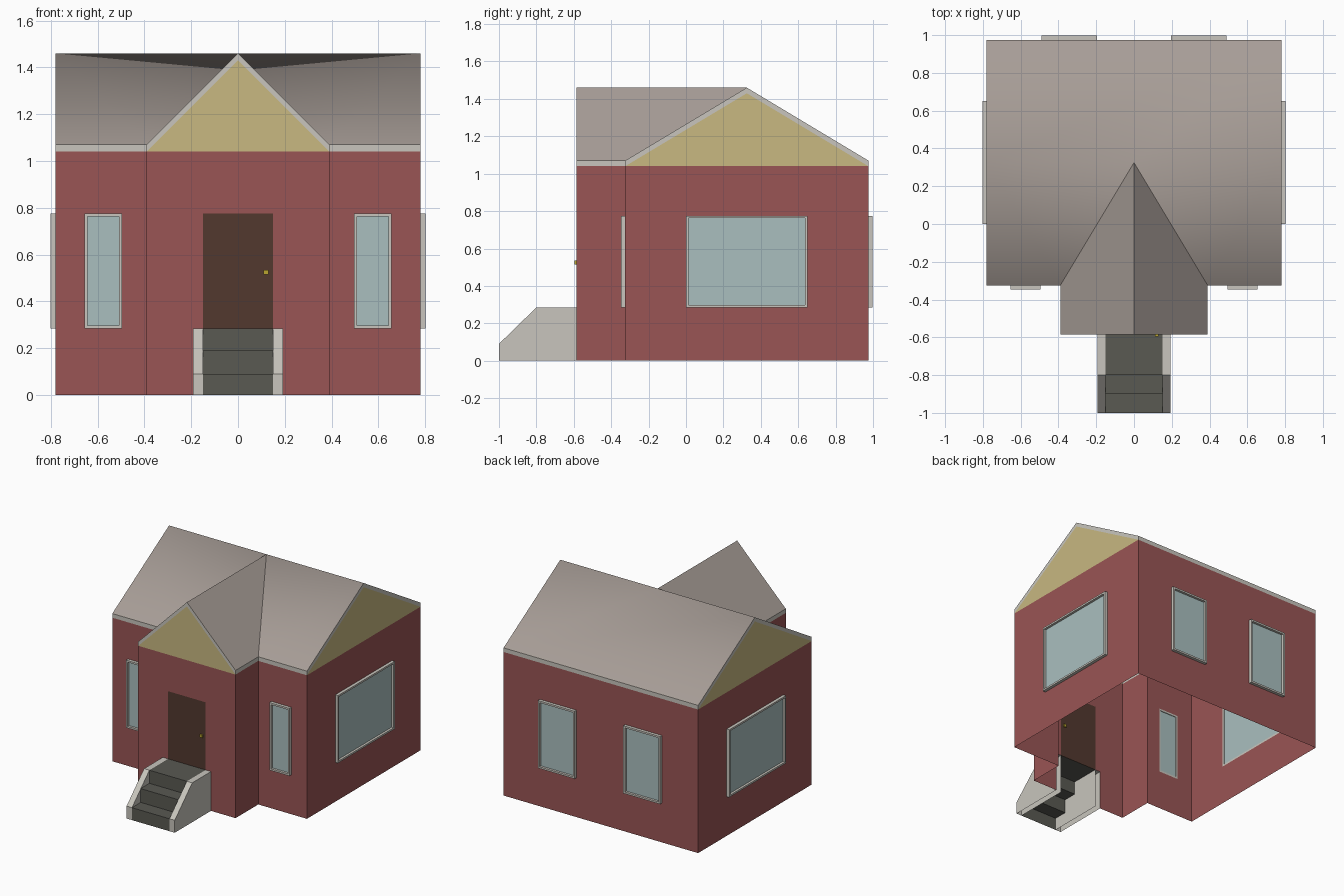
import bpy, bmesh
from mathutils import Vector

if "Cube" in bpy.data.objects:
    bpy.data.objects.remove(bpy.data.objects["Cube"])


def material(name, rgb):
    m = bpy.data.materials.new(name)
    m.diffuse_color = (*rgb, 1)
    m.use_nodes = True
    m.node_tree.nodes["Principled BSDF"].inputs["Base Color"].default_value = m.diffuse_color
    return m


BRICK = material("brick", (0.32, 0.09, 0.09))
CREAM = material("cream", (0.58, 0.48, 0.22))
TRIM = material("trim", (0.58, 0.56, 0.51))
ROOF = material("roof", (0.39, 0.34, 0.31))
GLASS = material("glass", (0.40, 0.52, 0.52))
WOOD = material("wood", (0.085, 0.04, 0.028))
STONE = material("stone", (0.10, 0.10, 0.085))
BRASS = material("brass", (0.50, 0.38, 0.03))

# Main dimensions
W, P = 0.78, 0.39                      # half widths: house, entrance wing
YF, YB, YR, YP = -0.325, 0.975, 0.325, -0.585
WALL, EAVE, RIDGE = 1.04, 1.07, 1.46
SILL, HEAD = 0.285, 0.775


def build(name, polys, mat, out=None, smooth=False):
    """Object from polygons; faces turned towards out, or made consistent."""
    bm = bmesh.new()
    for p in polys:
        bm.faces.new([bm.verts.new(v) for v in p])
    bmesh.ops.remove_doubles(bm, verts=bm.verts, dist=1e-5)
    bm.normal_update()
    if out:
        for f in bm.faces:
            if f.normal.dot(Vector(out)) < 0:
                f.normal_flip()
    else:
        bmesh.ops.recalc_face_normals(bm, faces=bm.faces)
    for f in bm.faces:
        f.smooth = smooth
    me = bpy.data.meshes.new(name)
    bm.to_mesh(me)
    bm.free()
    me.materials.append(mat)
    ob = bpy.data.objects.new(name, me)
    bpy.context.collection.objects.link(ob)
    return ob


# Wall frames: (along wall, height, outward distance) -> xyz
def facing_y(y, s):
    return lambda u, z, d=0: (u, y + s * d, z)


def facing_x(x, s):
    return lambda u, z, d=0: (x + s * d, u, z)


def rect(at, u0, u1, z0, z1, d=0):
    return [at(u0, z0, d), at(u1, z0, d), at(u1, z1, d), at(u0, z1, d)]


def wall(name, at, u0, u1, holes=()):
    us = sorted({u0, u1, *[h[0] for h in holes], *[h[1] for h in holes]})
    zs = sorted({0, WALL, *[h[2] for h in holes], *[h[3] for h in holes]})
    polys = []
    for a, b in zip(us, us[1:]):
        for c, d in zip(zs, zs[1:]):
            u, z = (a + b) / 2, (c + d) / 2
            if not any(h[0] < u < h[1] and h[2] < z < h[3] for h in holes):
                polys.append(rect(at, a, b, c, d))
    out = Vector(at(0, 0, 1)) - Vector(at(0, 0, 0))
    build(name, polys, BRICK, out)


def window(name, at, u0, u1, depth=0.022, b=0.013):
    loops = [rect(at, u0 + i, u1 - i, SILL + i, HEAD - i, d)
             for i, d in ((0, 0), (0, depth), (b, depth), (b, 0))]
    polys = []
    for k in range(4):
        A, B = loops[k], loops[(k + 1) % 4]
        for i in range(4):
            j = (i + 1) % 4
            polys.append([A[i], A[j], B[j], B[i]])
    build(name + "_frame", polys, TRIM)
    out = Vector(at(0, 0, 1)) - Vector(at(0, 0, 0))
    build(name + "_glass", [rect(at, u0 + b, u1 - b, SILL + b, HEAD - b, 0.005)], GLASS, out)


def gable(name, at, u0, u1):
    m, t = (u0 + u1) / 2, EAVE - WALL
    out = Vector(at(0, 0, 1)) - Vector(at(0, 0, 0))
    build(name, [[at(u0, WALL), at(u1, WALL), at(m, RIDGE - t)]], CREAM, out)
    build(name + "_trim", [[at(u, WALL), at(m, RIDGE - t), at(m, RIDGE), at(u, EAVE)]
                           for u in (u0, u1)], TRIM, out)


# Back wall with two windows
back = facing_y(YB, 1)
spans = [(-0.49, -0.195), (0.195, 0.49)]
wall("back_wall", back, -W, W, [(a, b, SILL, HEAD) for a, b in spans])
for a, b in spans:
    window("back_window", back, a, b)
build("back_fascia", [rect(back, -W, W, WALL, EAVE)], TRIM, (0, 1, 0))

# Mirrored side parts
front = facing_y(YF, -1)
for s, side in ((1, "right"), (-1, "left")):
    at = facing_x(s * W, s)
    wall(side + "_wall", at, YF, YB, [(0, 0.65, SILL, HEAD)])
    window(side + "_window", at, 0, 0.65)
    gable(side + "_gable", at, YF, YB)
    a, b = sorted((s * 0.495, s * 0.655))
    u0, u1 = sorted((s * P, s * W))
    wall(side + "_front_wall", front, u0, u1, [(a, b, SILL, HEAD)])
    window(side + "_front_window", front, a, b)
    build(side + "_front_fascia", [rect(front, u0, u1, WALL, EAVE)], TRIM, (0, -1, 0))
    wing = facing_x(s * P, s)
    wall(side + "_wing_wall", wing, YP, YF)
    build(side + "_wing_fascia", [rect(wing, YP, YF, WALL, EAVE)], TRIM, (s, 0, 0))
    # Entrance wing roof slope
    build(side + "_wing_roof", [[(s * P, YP, EAVE), (s * P, YF, EAVE),
                                 (0, YR, RIDGE), (0, YP, RIDGE)]], ROOF, (0, 0, 1))
    # Stair side wall, open underneath
    prof = [(YP, 0), (-1, 0), (-1, 0.09), (-0.8, SILL), (YP, SILL)]
    xi, xo = s * 0.15, s * 0.193
    cheek = [[(x, y, z) for y, z in prof] for x in (xi, xo)]
    for (y0, z0), (y1, z1) in zip(prof[1:], prof[2:]):
        cheek.append([(xi, y0, z0), (xo, y0, z0), (xo, y1, z1), (xi, y1, z1)])
    build(side + "_stair_side", cheek, TRIM)

# Main roof with valleys meeting the entrance wing
build("main_roof",
      [[(s * P, YF, EAVE), (s * W, YF, EAVE), (s * W, YR, RIDGE), (0, YR, RIDGE)] for s in (1, -1)]
      + [[(-W, YB, EAVE), (W, YB, EAVE), (W, YR, RIDGE), (0, YR, RIDGE), (-W, YR, RIDGE)]],
      ROOF, (0, 0, 1), smooth=True)

# Entrance front, open behind the stairs, with door and knob
entry = facing_y(YP, -1)
wall("entrance_wall", entry, -P, P,
     [(-0.15, 0.15, SILL, HEAD), (-0.193, 0.193, 0, SILL)])
gable("entrance_gable", entry, -P, P)
build("door", [rect(entry, -0.15, 0.15, SILL, HEAD)], WOOD, (0, -1, 0))
bpy.ops.mesh.primitive_cube_add(size=0.02, location=(0.12, YP, 0.525))
knob = bpy.context.object
knob.name = "door_knob"
knob.data.materials.append(BRASS)

# Stair treads and risers
steps = [(-1, 0), (-1, 0.09), (-0.9, 0.09), (-0.9, 0.19), (-0.8, 0.19), (-0.8, SILL), (YP, SILL)]
build("stairs", [[(-0.15, *a), (0.15, *a), (0.15, *b), (-0.15, *b)]
                 for a, b in zip(steps, steps[1:])], STONE, (0, -1, 1))
